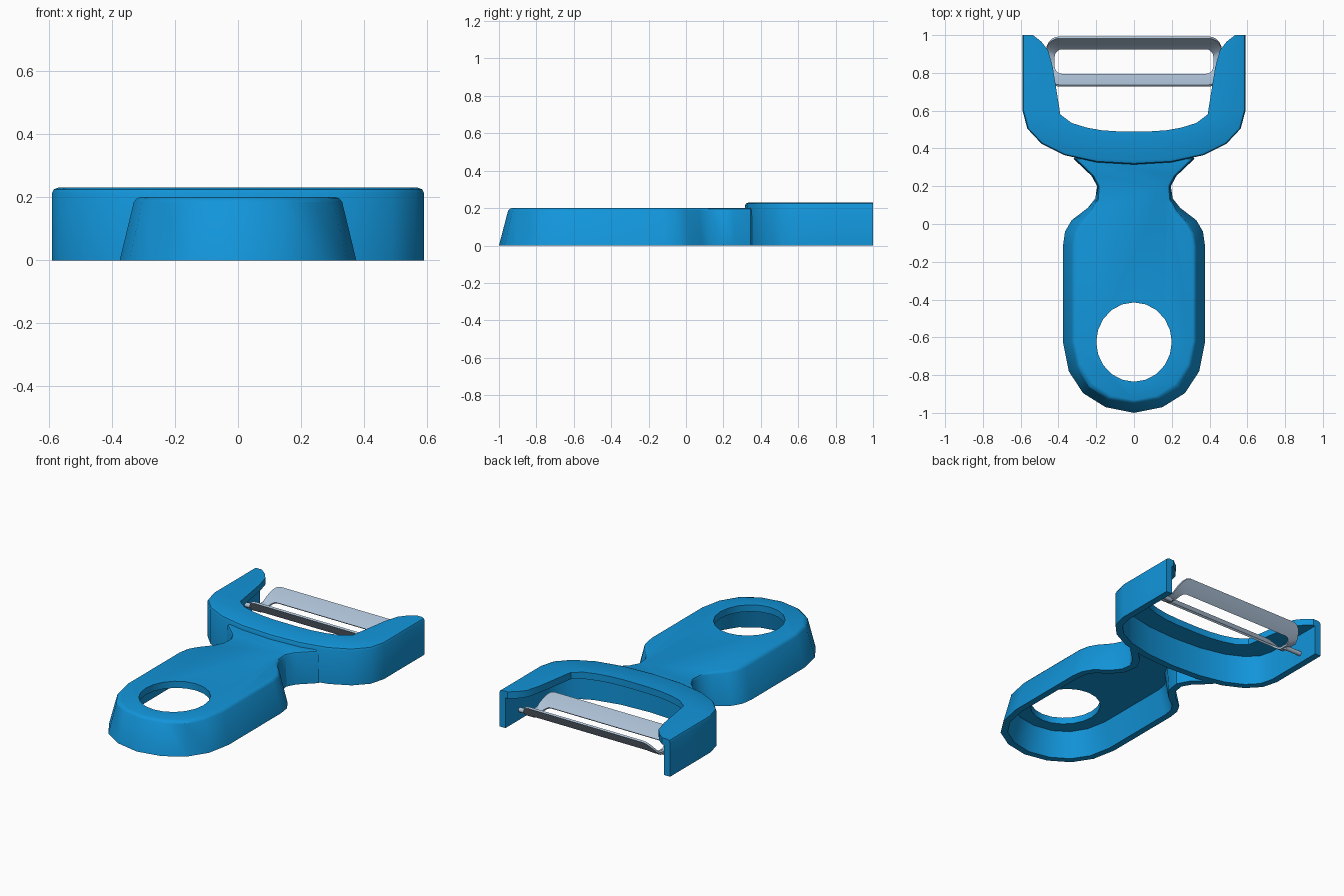
import bpy, bmesh, math
from mathutils import Vector

if "Cube" in bpy.data.objects:
    bpy.data.objects.remove(bpy.data.objects["Cube"])


def material(name, color):
    m = bpy.data.materials.new(name)
    m.diffuse_color = (*color, 1)
    m.use_nodes = True
    m.node_tree.nodes["Principled BSDF"].inputs["Base Color"].default_value = m.diffuse_color
    return m


BLUE = material("blue plastic", (0.006, 0.30, 0.70))
STEEL = material("blade steel", (0.42, 0.54, 0.68))


def mirrored(half):
    """Right-hand half profile ending on x = 0 -> full profile."""
    return half + [(-x, y) for x, y in reversed(half[:-1])]


def shell(name, rows, mat, thickness, cap=False, closed=False):
    """Skin rows of points, then thicken the skin inwards."""
    bm = bmesh.new()
    grid = [[bm.verts.new(p) for p in row] for row in rows]
    n = len(grid[0])
    for a, b in zip(grid, grid[1:]):
        for i in range(n if closed else n - 1):
            j = (i + 1) % n
            bm.faces.new((a[i], a[j], b[j], b[i]))
    if cap:
        bm.faces.new(grid[-1])
    bmesh.ops.recalc_face_normals(bm, faces=bm.faces)
    bm.normal_update()
    if sum(f.normal.z * f.calc_area() for f in bm.faces) < 0:
        bmesh.ops.reverse_faces(bm, faces=bm.faces)
    me = bpy.data.meshes.new(name)
    bm.to_mesh(me)
    bm.free()
    me.materials.append(mat)
    ob = bpy.data.objects.new(name, me)
    bpy.context.collection.objects.link(ob)
    s = ob.modifiers.new("thickness", 'SOLIDIFY')
    s.thickness = thickness
    s.offset = -1
    s.use_even_offset = True
    s.use_quality_normals = True
    apply(ob, s)
    for v in ob.data.vertices:      # keep the lower rim on the ground
        v.co.z = max(v.co.z, 0)
    return ob


def activate(ob):
    bpy.ops.object.select_all(action='DESELECT')
    ob.select_set(True)
    bpy.context.view_layer.objects.active = ob


def apply(ob, mod):
    activate(ob)
    bpy.ops.object.modifier_apply(modifier=mod.name)


def smooth(ob, angle=30):
    activate(ob)
    bpy.ops.object.shade_smooth_by_angle(angle=math.radians(angle))


# Handle: tapered hollow grip, open underneath, narrowing to a neck
base = mirrored([(.32, .345), (.225, .255), (.195, .2), (.205, .135), (.245, .085),
                 (.33, .02), (.365, -.04), (.375, -.11), (.375, -.63), (.345, -.78),
                 (.27, -.895), (.15, -.97), (0, -1)][::1])
top = mirrored([(.315, .345), (.22, .255), (.19, .2), (.195, .13), (.225, .07),
                (.285, .0), (.315, -.05), (.327, -.12), (.327, -.62), (.3, -.755),
                (.235, -.86), (.135, -.925), (0, -.948)])


def level(t, z, shrink=0):
    pts = []
    for (bx, by), (tx, ty) in zip(base, top):
        x, y = bx + (tx - bx) * t, by + (ty - by) * t
        pts.append(Vector((x - math.copysign(shrink, x) * (abs(x) > .01),
                           y + (shrink if y < -.7 else 0), z)))
    return pts


handle = shell("handle", [level(0, 0), level(.93, .185), level(1, .196, .006),
                          level(1, .2, .016)], BLUE, .042, cap=True)
# the neck end lies inside the head wall

# Hanging hole
bpy.ops.mesh.primitive_cylinder_add(vertices=20, radius=1, depth=1, location=(0, -.625, .2))
cutter = bpy.context.object
cutter.name = "hole_cutter"
cutter.scale = (.2, .21, .5)
cutter.hide_render = True
b = handle.modifiers.new("hole", 'BOOLEAN')
b.operation = 'DIFFERENCE'
b.solver = 'EXACT'
b.object = cutter
apply(handle, b)
bpy.data.objects.remove(cutter)
smooth(handle)

# Head: hollow fork with outer wall and top flange
outer = mirrored([(.59, 1), (.59, .965), (.59, .92), (.59, .83), (.59, .6), (.565, .505),
                  (.49, .425), (.37, .365), (.2, .327), (0, .315)])
inner = mirrored([(.535, 1), (.49, .965), (.455, .92), (.43, .83), (.39, .58), (.33, .535),
                  (.25, .51), (.17, .496), (.08, .49), (0, .49)])


def head_row(z, inset):
    row = []
    for o, i in zip(outer, inner):
        o, i = Vector((*o, z)), Vector((*i, z))
        row.append(o + (i - o).normalized() * inset)
    return row


head = shell("head", [head_row(0, 0), head_row(.213, 0), head_row(.225, .006),
                      head_row(.23, .02), [Vector((*p, .23)) for p in inner]], BLUE, .042)
smooth(head)

# Blade: slotted steel strip bent into a shallow trough
YC = .86


def slot_loop(hx, hy, r):
    pts = []
    for cx, cy, a0 in ((1, 1, 0), (-1, 1, 90), (-1, -1, 180), (1, -1, 270)):
        for k in range(6):
            a = math.radians(a0 + k * 18)
            x = cx * (hx - r) + r * math.cos(a)
            y = cy * (hy - r) + r * math.sin(a)
            pts.append(Vector((x, YC + y, .065 + .105 * (y / .125) ** 2)))
    return pts


blade = shell("blade", [slot_loop(.465, .123, .07), slot_loop(.442, .094, .055),
                        slot_loop(.42, .065, .04)], STEEL, .012, closed=True)
smooth(blade, 40)

# Pivot pins joining the blade to the arms
for side, name in ((1, "right_pin"), (-1, "left_pin")):
    bpy.ops.mesh.primitive_cylinder_add(vertices=12, radius=.014, depth=.12,
                                        location=(side * .495, YC, .062),
                                        rotation=(0, math.pi / 2, 0))
    pin = bpy.context.object
    pin.name = name
    pin.data.materials.append(STEEL)
    smooth(pin)
